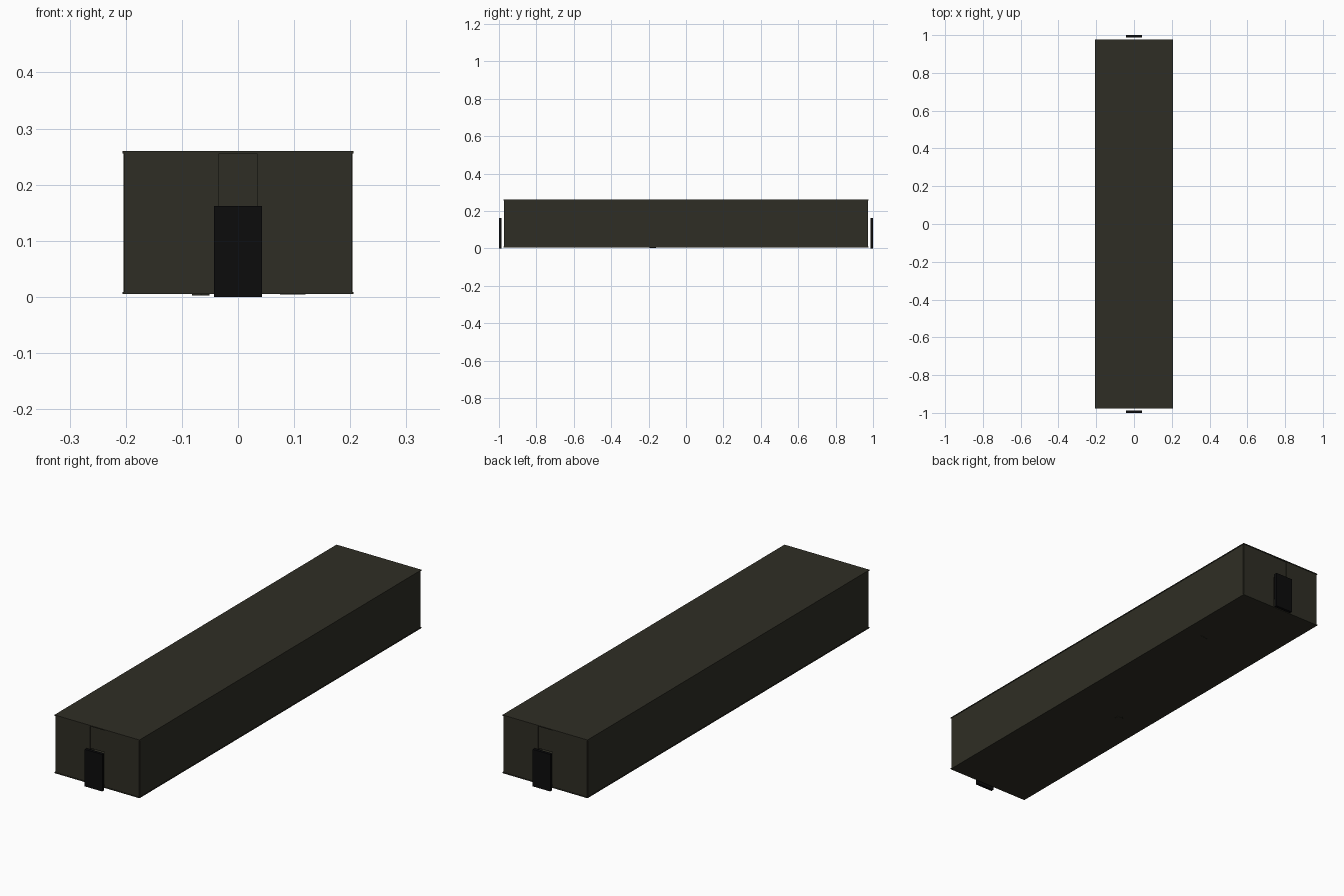
import bpy
import math

if "Cube" in bpy.data.objects:
    bpy.data.objects.remove(bpy.data.objects["Cube"], do_unlink=True)


def material(name, colour):
    mat = bpy.data.materials.new(name)
    mat.use_nodes = True
    rgba = (*colour, 1)
    mat.diffuse_color = rgba
    mat.node_tree.nodes["Principled BSDF"].inputs["Base Color"].default_value = rgba
    return mat


olive = material("dark_olive", (0.028, 0.027, 0.018))
black = material("near_black", (0.0035, 0.0035, 0.0038))


def box(name, low, high, mat):
    """Axis-aligned box between two corners."""
    centre = [(a + b) / 2 for a, b in zip(low, high)]
    bpy.ops.mesh.primitive_cube_add(size=1, location=centre)
    ob = bpy.context.object
    ob.name = name
    ob.scale = [abs(b - a) for a, b in zip(low, high)]
    bpy.ops.object.transform_apply(location=False, rotation=False, scale=True)
    ob.data.materials.append(mat)
    return ob


HALF_W, HALF_L = 0.206, 0.976
BASE, TOP = 0.005, 0.26
DOORWAY, DOOR_TOP = 0.034, 0.162
THICK = 0.008

# Floor and slightly overhanging ceiling slabs
box("floor", (-HALF_W, -HALF_L, BASE), (HALF_W, HALF_L, BASE + THICK / 2), olive)
box("ceiling", (-HALF_W, -HALF_L, TOP - THICK / 2), (HALF_W, HALF_L, TOP), olive)

# Long side walls
for side, word in ((1, "left"), (-1, "right")):
    box(f"{word}_wall", (side * (HALF_W - THICK), -0.97, BASE),
        (side * (HALF_W - 0.002), 0.97, TOP - 0.001), olive)

# End walls with a doorway, a recessed lintel, and a door standing just outside
for end, word in ((-1, "front"), (1, "back")):
    outer = end * (HALF_L - 0.002)
    inner = end * (HALF_L - THICK)
    for side, hand in ((1, "left"), (-1, "right")):
        box(f"{word}_wall_{hand}_panel", (side * DOORWAY, inner, BASE),
            (side * (HALF_W - 0.003), outer, TOP - 0.001), olive)
    box(f"{word}_lintel", (-DOORWAY, inner, DOOR_TOP - 0.004),
        (DOORWAY, outer - end * 0.003, TOP - 0.001), olive)
    box(f"{word}_door", (-0.0425, end * 0.987, 0), (0.0425, end, DOOR_TOP), black)

# Small flat pieces showing through the underside of the floor
bpy.ops.mesh.primitive_cylinder_add(vertices=6, radius=0.018, depth=0.003,
                                    location=(-0.066, -0.178, 0.0045))
stud = bpy.context.object
stud.name = "floor_stud"
stud.data.materials.append(olive)
strip = box("floor_strip", (0.075, 0.58, 0.004), (0.12, 0.587, 0.006), olive)
strip.rotation_euler.z = math.radians(10)
